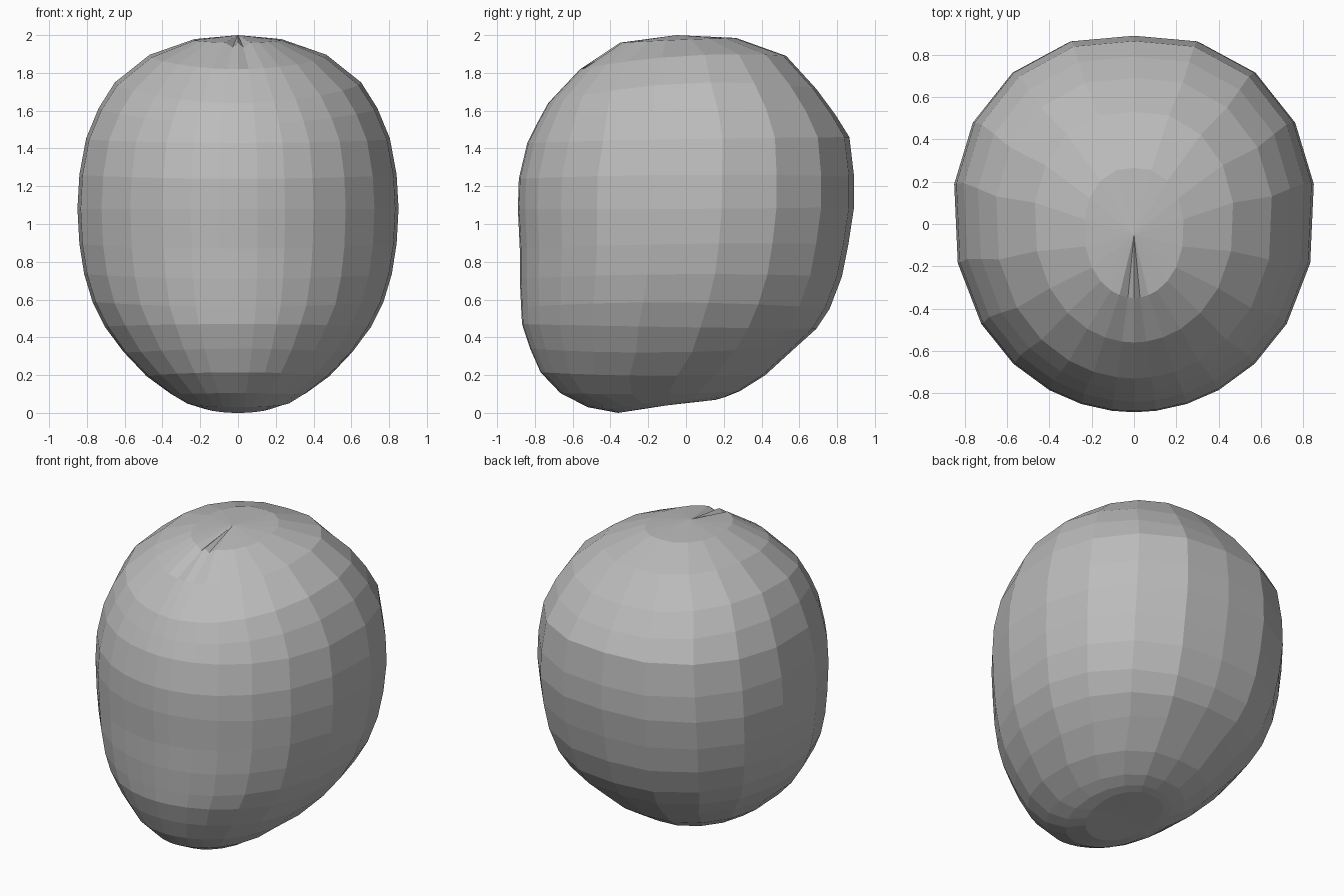
import bpy
import bmesh
from math import sin, cos, radians

cube = bpy.data.objects.get("Cube")
if cube:
    bpy.data.objects.remove(cube, do_unlink=True)

# One plain grey for the whole body
grey = bpy.data.materials.new("plain_grey")
grey.use_nodes = True
colour = (0.5, 0.5, 0.5, 1)
grey.diffuse_color = colour
grey.node_tree.nodes["Principled BSDF"].inputs["Base Color"].default_value = colour

# Rings from top to bottom: half width, front y, front z, side z, back y, back z
RINGS = [
    (.23, -.35, 1.96, 1.975, .265, 1.985),
    (.46, -.56, 1.82, 1.89, .53, 1.89),
    (.64, -.73, 1.64, 1.745, .69, 1.715),
    (.725, -.79, 1.53, 1.61, .79, 1.58),
    (.79, -.84, 1.43, 1.45, .865, 1.46),
    (.825, -.885, 1.24, 1.26, .89, 1.25),
    (.835, -.89, 1.08, 1.08, .89, 1.09),
    (.825, -.88, .87, .895, .86, .895),
    (.8, -.88, .71, .735, .825, .72),
    (.755, -.873, .56, .585, .76, .55),
    (.69, -.868, .47, .455, .69, .445),
    (.595, -.825, .34, .32, .59, .355),
    (.475, -.77, .215, .195, .42, .2),
    (.35, -.665, .105, .1, .285, .115),
    (.27, -.52, .03, .055, .21, .085),
    (.2, -.36, 0, .04, .16, .07),
]

# Column directions: closer together at the front, mirrored to the other side
CREASE = -83
right_half = [-90, CREASE, -73, -62, -48, -32, -12, 12, 31, 50, 70, 90]
columns = right_half + [180 - a for a in reversed(right_half[1:-1])]


def ring_point(ring, angle):
    """Point on a tilted, slightly bowed oval, squarer toward the back."""
    half, front_y, front_z, side_z, back_y, back_z = ring
    c, s = cos(radians(angle)), sin(radians(angle))
    swell = 1 + 0.1 * max(0, s) * abs(c)
    x = half * c * swell * 1.02
    y = (front_y + back_y) / 2 + (back_y - front_y) / 2 * s * swell
    bow = (front_z + back_z) / 2 - side_z
    z = side_z + (back_z - front_z) / 2 * s + bow * s * s
    return x, y, z


bm = bmesh.new()
loops = [[bm.verts.new(ring_point(r, a)) for a in columns] for r in RINGS]

# Narrow creases at the front of the top cap
for vert, angle in zip(loops[0], columns):
    if angle in (CREASE, 180 - CREASE):
        vert.co.z -= 0.025

# Side bands between neighbouring rings
count = len(columns)
for upper, lower in zip(loops, loops[1:]):
    for i in range(count):
        j = (i + 1) % count
        bm.faces.new((upper[i], lower[i], lower[j], upper[j]))

# Top and bottom caps as triangle fans
for loop, centre in ((loops[0], (0, -.05, 2)), (loops[-1], (0, -.1, .04))):
    pole = bm.verts.new(centre)
    for i in range(count):
        bm.faces.new((loop[i], loop[(i + 1) % count], pole))

bmesh.ops.recalc_face_normals(bm, faces=bm.faces)
mesh = bpy.data.meshes.new("rounded_body")
bm.to_mesh(mesh)
bm.free()
mesh.materials.append(grey)
body = bpy.data.objects.new("rounded_body", mesh)
bpy.context.scene.collection.objects.link(body)
